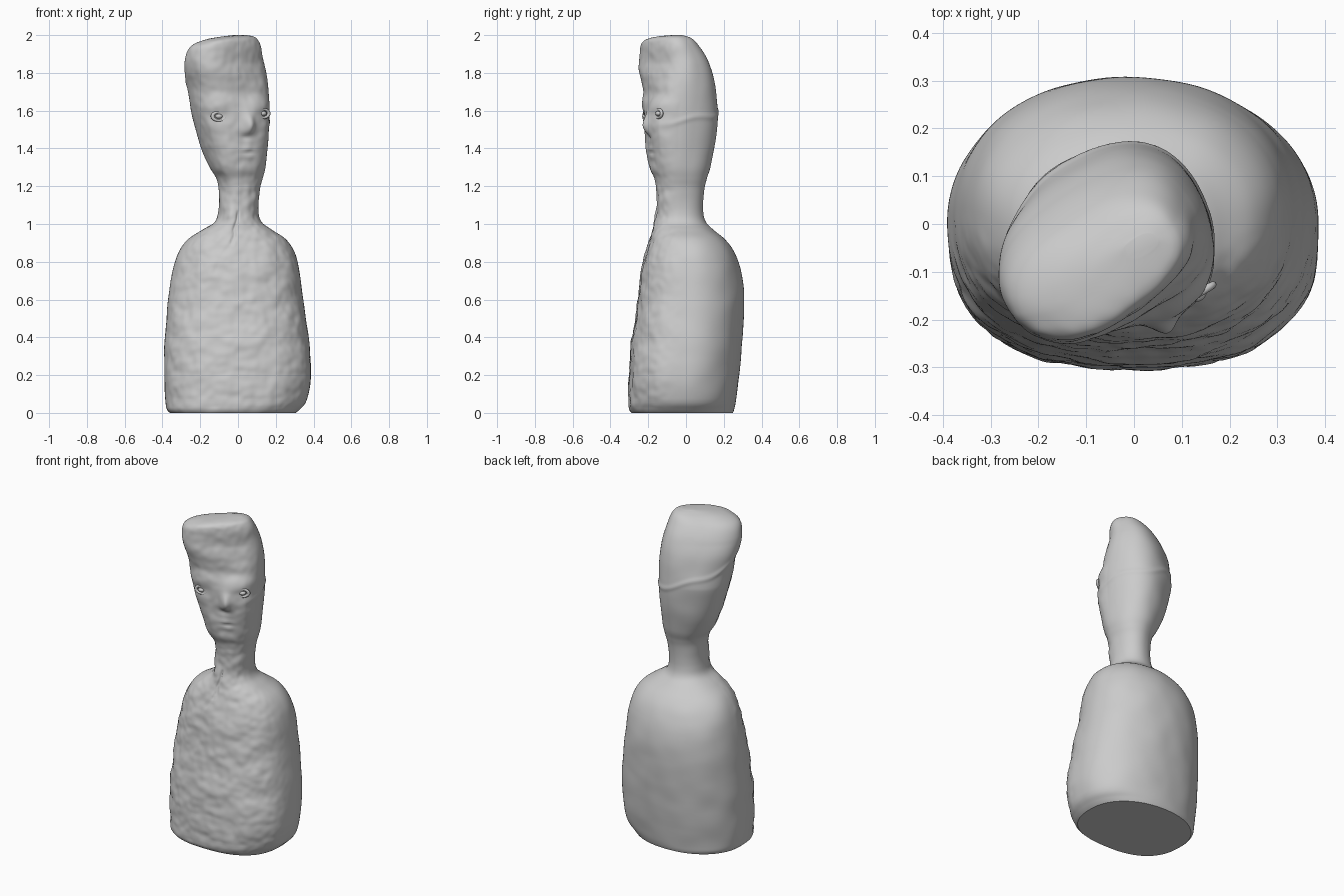
import bpy, bmesh, math
from mathutils import Vector, noise
from mathutils.bvhtree import BVHTree

if "Cube" in bpy.data.objects:
    bpy.data.objects.remove(bpy.data.objects["Cube"])

SEGS = 190
STEP = 0.011

# Section extents: z, x min, x max, y min, y max
torso = [
    (0.0, -.36, .305, -.288, .248), (.02, -.378, .328, -.30, .255), (.07, -.385, .365, -.302, .264),
    (.2, -.39, .388, -.302, .282), (.4, -.387, .374, -.284, .30), (.6, -.369, .346, -.254, .307),
    (.75, -.345, .325, -.236, .293), (.85, -.314, .298, -.213, .256), (.92, -.262, .252, -.19, .205),
    (.97, -.19, .18, -.172, .145), (1.01, -.125, .125, -.163, .105), (1.07, -.104, .107, -.157, .092),
    (1.18, -.10, .115, -.153, .096)]
head = [
    (1.24, -.113, .13, -.162, .11), (1.3, -.15, .145, -.193, .13), (1.4, -.195, .155, -.207, .15),
    (1.5, -.225, .162, -.222, .163), (1.6, -.25, .166, -.23, .17), (1.7, -.264, .162, -.23, .16),
    (1.8, -.281, .148, -.24, .14), (1.88, -.28, .132, -.246, .108), (1.94, -.25, .122, -.241, .07),
    (1.975, -.17, .105, -.215, .04), (1.992, -.09, .085, -.16, .01), (2.0, -.02, .05, -.07, -.02)]
# Section character: z, twist in degrees, depth ratio, front squareness, back squareness
character = [(0, 0, .75, 2.5, 2.15), (.8, 0, .75, 2.35, 2.1), (1.1, 8, 1, 2.2, 2.2),
             (1.35, 22, .95, 2.5, 2.3), (1.6, 24, .9, 2.6, 2.3), (1.85, 36, .66, 2.6, 2.4),
             (2, 37, .6, 2.5, 2.5)]


def catmull(a, b, c, d, t):
    return tuple(.5 * (2*q + (r-p)*t + (2*p-5*q+4*r-s)*t*t + (3*q-p-3*r+s)*t**3)
                 for p, q, r, s in zip(a, b, c, d))


def lookup(z):
    for lo, hi in zip(character, character[1:]):
        if z <= hi[0]:
            t = max(0, (z - lo[0]) / (hi[0] - lo[0]))
            return [p + (q - p) * t for p, q in zip(lo[1:], hi[1:])]
    return character[-1][1:]


def ring(row):
    z, x0, x1, y0, y1 = row
    twist, depth, front, back = lookup(z)
    ca, sa = math.cos(math.radians(twist)), math.sin(math.radians(twist))
    pts = []
    for i in range(SEGS):
        a = math.tau * i / SEGS - math.radians(twist)
        c, s = math.cos(a), math.sin(a)
        power = back if s > 0 else front
        r = (abs(c)**power + abs(s)**power) ** (-1 / power)
        u, v = r * c, r * s * depth
        pts.append((u*ca - v*sa, u*sa + v*ca))
    ax, bx = min(p[0] for p in pts), max(p[0] for p in pts)
    ay, by = min(p[1] for p in pts), max(p[1] for p in pts)
    return [Vector((x0 + (p[0]-ax)/(bx-ax)*(x1-x0), y0 + (p[1]-ay)/(by-ay)*(y1-y0), max(z, 0)))
            for p in pts]


def bump(x, z, cx, cz, sx, sz):
    return math.exp(-((x-cx)/sx)**2 - ((z-cz)/sz)**2)


def line_gap(x, z, path):
    best = 9
    for (ax, az), (bx, bz) in zip(path, path[1:]):
        dx, dz = bx-ax, bz-az
        t = min(1, max(0, ((x-ax)*dx + (z-az)*dz) / (dx*dx + dz*dz)))
        best = min(best, math.hypot(x-ax-t*dx, z-az-t*dz))
    return best


crack = [(0, 1.06), (-.005, 1.02), (-.022, .97), (-.018, .94), (-.035, .90)]
faint_crack = [(-.03, .90), (-.08, .84), (-.13, .74)]


def relief(co, n):
    x, y, z = co
    front = min(1, max(0, -n.y * 1.6))
    rough = front * (1 if z < 1.2 else .6)
    d = .004 * noise.noise(co * 7)
    # rough hand-worked clay, strongest on the front
    d += (.001 + .007 * rough) * noise.noise(Vector((x*10, y*10, z*12)))
    d += .004 * rough * noise.noise(co * 27)
    if front and .7 < z < 1.2:
        d -= front * .009 * math.exp(-(line_gap(x, z, crack) / .007)**2)
        d -= front * .003 * math.exp(-(line_gap(x, z, faint_crack) / .01)**2)
        d += front * .012 * bump(x, z, -.035, 1.04, .03, .04)
    if z > 1.2:
        # face: cheek fullness, nose, nostrils, sockets, brow hollow, fringe, lips, chin
        f = .024 * bump(x, z, .11, 1.54, .08, .16)
        f += .03 * bump(x, z, .05, 1.525, .026, .05) - .010 * bump(x, z, .04, 1.46, .03, .018)
        for ex in (-.10, .13):
            f -= .010 * bump(x, z, ex, 1.575, .05, .035)
        f -= .008 * bump(x, z, .02, 1.69 - .1*x, .2, .035)
        f += .008 * bump(x, z, -.06, 1.80 - .12*x, .2, .05)
        f += .005 * bump(x, z, .05, 1.40, .04, .016) + .005 * bump(x, z, .05, 1.355, .035, .014)
        f -= .006 * bump(x, z, .05, 1.378, .03, .007) - .006 * bump(x, z, .04, 1.29, .05, .03)
        d += front * f
        # hairline ridge wrapping round the back
        a = math.atan2(y + .03, x + .04)
        a = a + math.tau if a < -1.5 else a
        if -.7 < a < 3.7:
            fade = min(1, (a + .7) * 1.5, (3.7 - a) * 1.5)
            zr = 1.545 - .0 + .02*a + .012*a*a + .012 * math.sin(a * 4)
            d += fade * .0045 * math.exp(-((z - zr) / .014)**2)
    return d * min(1, z / .04)


def mesh_object(name, bm):
    mesh = bpy.data.meshes.new(name)
    bm.to_mesh(mesh)
    obj = bpy.data.objects.new(name, mesh)
    bpy.context.collection.objects.link(obj)
    for p in mesh.polygons:
        p.use_smooth = True
    return obj


# Figure: one lofted skin from base to crown
rows = torso + head
pad = [rows[0]] + rows + [rows[-1]]
profile = []
for i in range(len(rows) - 1):
    four = pad[i:i + 4]
    steps = max(2, math.ceil(max(abs(p - q) for p, q in zip(four[1], four[2])) / STEP))
    profile += [catmull(*four, k / steps) for k in range(steps)]
profile.append(rows[-1])

bm = bmesh.new()
loops = [[bm.verts.new(p) for p in ring(r)] for r in profile]
for lo, hi in zip(loops, loops[1:]):
    for i in range(SEGS):
        j = (i + 1) % SEGS
        bm.faces.new((lo[i], lo[j], hi[j], hi[i]))
bm.faces.new(loops[-1])
bm.normal_update()
moves = [(v, v.normal * relief(v.co, v.normal)) for v in bm.verts]
for v, m in moves:
    v.co += m
base = bm.faces.new(list(reversed(loops[0])))
for e in base.edges:
    e.smooth = False
bm.normal_update()
tree = BVHTree.FromBMesh(bm)
mesh_object("figure", bm)
bm.free()

# Eyes: flattened clay ring with a pellet, seated on the face
for side, x, z in (("left", -.10, 1.57), ("right", .135, 1.585)):
    hit, normal, _, _ = tree.ray_cast(Vector((x, -1, z)), Vector((0, 1, 0)))
    facing = Vector((.6 if x > 0 else .15, -1, 0)).normalized()
    turn = facing.to_track_quat('Z', 'Y')
    for part, major, minor in (("eyelid", .030, .009), ("eyeball", 0, .017)):
        if major:
            bpy.ops.mesh.primitive_torus_add(major_radius=major, minor_radius=minor,
                                             major_segments=32, minor_segments=12)
        else:
            bpy.ops.mesh.primitive_uv_sphere_add(radius=minor, segments=20, ring_count=12)
        obj = bpy.context.object
        obj.name = side + "_" + part
        obj.location = hit - facing * .003
        obj.scale = (1.15, .75, .9)
        obj.rotation_mode = 'QUATERNION'
        obj.rotation_quaternion = turn
        bpy.ops.object.shade_smooth()
